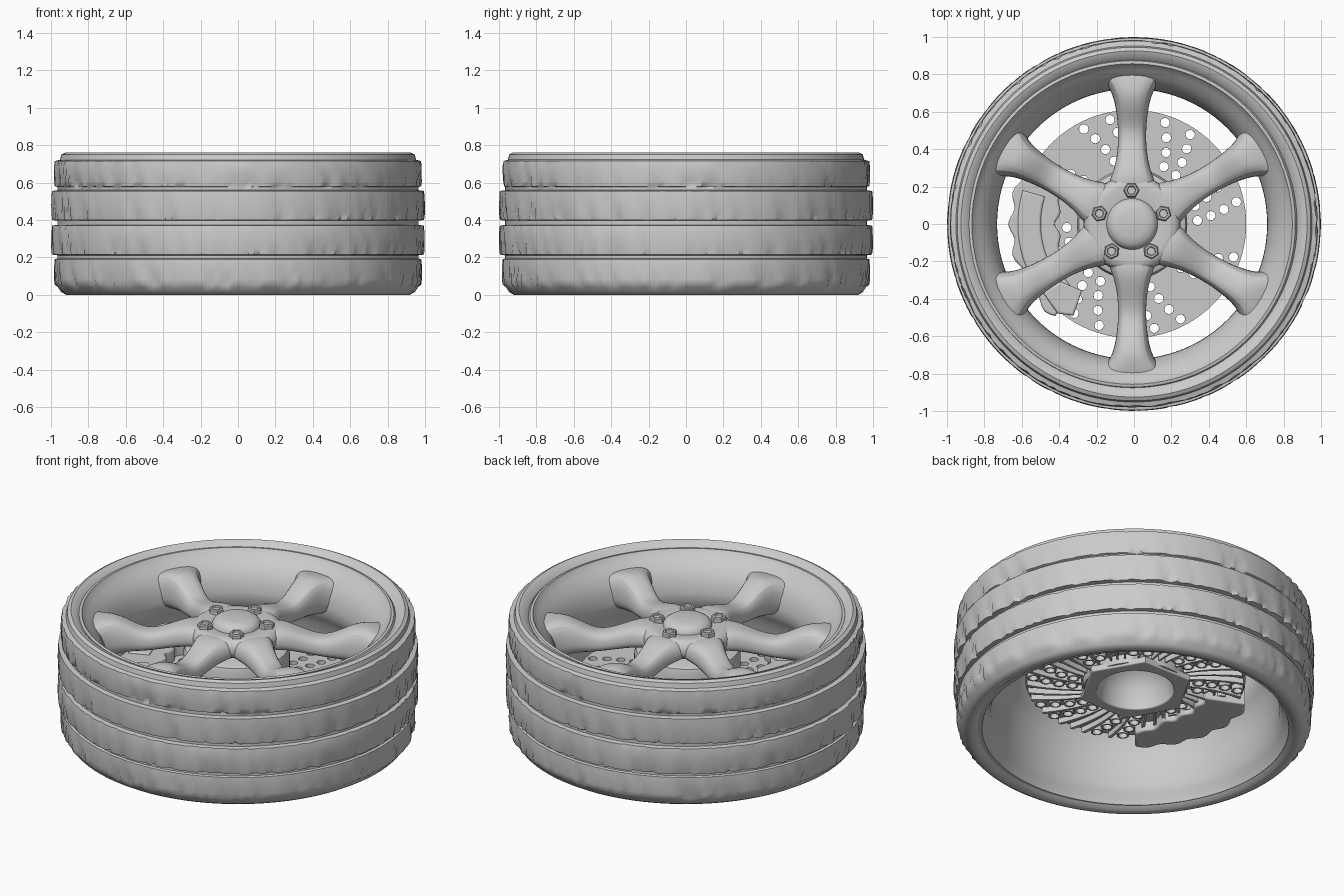
import bpy, bmesh, math, random
from math import sin, cos, pi, radians, tau

random.seed(4)
if "Cube" in bpy.data.objects:
    bpy.data.objects.remove(bpy.data.objects["Cube"], do_unlink=True)

GREY = (0.6, 0.6, 0.6, 1)
grey = bpy.data.materials.new("plain_grey")
grey.use_nodes = True
grey.diffuse_color = GREY
grey.node_tree.nodes["Principled BSDF"].inputs["Base Color"].default_value = GREY
RIM_X = -0.01


def finish(obj, angle=35):
    obj.data.materials.clear()
    obj.data.materials.append(grey)
    bpy.ops.object.select_all(action='DESELECT')
    obj.select_set(True)
    bpy.context.view_layer.objects.active = obj
    bpy.ops.object.shade_smooth_by_angle(angle=radians(angle))
    return obj


def from_bmesh(name, bm, x=RIM_X, angle=35):
    bmesh.ops.recalc_face_normals(bm, faces=bm.faces)
    mesh = bpy.data.meshes.new(name)
    bm.to_mesh(mesh)
    bm.free()
    obj = bpy.data.objects.new(name, mesh)
    bpy.context.collection.objects.link(obj)
    obj.location.x = x
    return finish(obj, angle)


def lathe(name, profile, segs=96, closed=False, x=RIM_X, y=0, turn=0, wobble=None, angle=35):
    """Spin (radius, height) points round z; wobble(i, j) shifts the radius."""
    bm = bmesh.new()
    rings = []
    for j, (r, z) in enumerate(profile):
        ring = []
        for i in range(segs):
            a = turn + tau * i / segs
            rr = r + (wobble(i, j) if wobble else 0)
            ring.append(bm.verts.new((rr * cos(a), y + rr * sin(a), z)))
        rings.append(ring)
    pairs = list(zip(rings, rings[1:]))
    if closed:
        pairs.append((rings[-1], rings[0]))
    for lo, hi in pairs:
        for i in range(segs):
            k = (i + 1) % segs
            bm.faces.new((lo[i], lo[k], hi[k], hi[i]))
    bmesh.ops.remove_doubles(bm, verts=bm.verts, dist=1e-5)
    return from_bmesh(name, bm, x, angle)


def plate(name, outlines, z, half, bevel=0.0, x=RIM_X):
    """Flat filled shape; later outlines inside the first become holes."""
    curve = bpy.data.curves.new(name, 'CURVE')
    curve.dimensions, curve.fill_mode = '2D', 'BOTH'
    curve.extrude, curve.bevel_depth, curve.bevel_resolution = half, bevel, 2
    for pts in outlines:
        sp = curve.splines.new('POLY')
        sp.points.add(len(pts) - 1)
        for p, (px, py) in zip(sp.points, pts):
            p.co = (px, py, 0, 1)
        sp.use_cyclic_u = True
    obj = bpy.data.objects.new(name, curve)
    bpy.context.collection.objects.link(obj)
    obj.location = (x, 0, z)
    bpy.ops.object.select_all(action='DESELECT')
    obj.select_set(True)
    bpy.context.view_layer.objects.active = obj
    bpy.ops.object.convert(target='MESH')
    return finish(bpy.context.view_layer.objects.active)


def polar(r, deg):
    return r * cos(radians(deg)), r * sin(radians(deg))


def circle(cx, cy, r, n):
    return [(cx + r * cos(tau * i / n), cy + r * sin(tau * i / n)) for i in range(n)]


# Tyre: four tread bands between three grooves, with worn, creased blocks
bands = [(0.980, 0.055, 0.19), (0.995, 0.215, 0.37), (0.995, 0.40, 0.555), (0.980, 0.58, 0.715)]
profile = [(0.87, 0.05), (0.86, 0.025), (0.885, 0.004), (0.92, 0), (0.945, 0.015), (0.962, 0.04)]
first_tread = len(profile)
for n, (r, z0, z1) in enumerate(bands):
    mid = (z0 + z1) / 2
    profile += [(r, z0), (r + 0.004, z0 + 0.03), (r + 0.004, mid), (r + 0.003, z1 - 0.03), (r, z1)]
    if n < 3:
        profile += [(0.966, z1 + 0.004), (0.966, bands[n + 1][1] - 0.004)]
last_tread = len(profile) - 1
profile += [(0.952, 0.722), (0.945, 0.75), (0.925, 0.76), (0.895, 0.75), (0.872, 0.725), (0.88, 0.70)]
SEGS = 220
dents = [[-random.random() ** 3 * 0.022 for _ in range(SEGS)] for _ in bands]
fade = [(1, 0.9, 0.55, 0.2, 0.1), (1, 0.8, 0.4, 0.2, 0.5)]


def tread(i, j):
    band, step = divmod(j - first_tread, 7)
    if not first_tread <= j <= last_tread or step > 4:
        return 0
    return fade[band % 2][step] * dents[band][(i + step // 2) % SEGS]


lathe("tyre", profile, SEGS, closed=True, x=0, wobble=tread, angle=45)

# Rim: outer lip, sloping dish, and open barrel on the back
lathe("rim_barrel", [
    (0.885, 0.715), (0.872, 0.735), (0.857, 0.738), (0.847, 0.722), (0.825, 0.702), (0.79, 0.67),
    (0.758, 0.63), (0.736, 0.58), (0.724, 0.525), (0.722, 0.475), (0.745, 0.43), (0.775, 0.37),
    (0.79, 0.25), (0.80, 0.13), (0.82, 0.08), (0.84, 0.05), (0.85, 0.022), (0.875, 0.02)])

# Spokes: lofted stations of radius, half width, underside and top height
stations = [
    (0.13, 0.13, 0.55, 0.66), (0.22, 0.125, 0.55, 0.68), (0.29, 0.094, 0.54, 0.675),
    (0.39, 0.075, 0.52, 0.635), (0.50, 0.072, 0.50, 0.605), (0.60, 0.082, 0.49, 0.66),
    (0.68, 0.098, 0.47, 0.69), (0.735, 0.125, 0.46, 0.687), (0.785, 0.17, 0.46, 0.677),
    (0.85, 0.20, 0.46, 0.66)]
section = [(-1, 0), (-1.05, 0.5), (-0.85, 0.98), (0, 1.02), (0.85, 0.98), (1.05, 0.5), (1, 0)]
for n in range(6):
    bm = bmesh.new()
    rings = [[bm.verts.new((r, s * w, lo + t * (hi - lo))) for s, t in section]
             for r, w, lo, hi in stations]
    for a, b in zip(rings, rings[1:]):
        for i in range(len(section)):
            k = (i + 1) % len(section)
            bm.faces.new((a[i], a[k], b[k], b[i]))
    bm.faces.new(rings[0])
    bm.faces.new(rings[-1])
    spoke = from_bmesh(f"spoke_{n + 1}", bm, angle=60)
    spoke.rotation_euler.z = radians(30 + 60 * n)
    spoke.modifiers.new("soften", 'SUBSURF').levels = 2
    spoke.modifiers["soften"].render_levels = 2

# Hub face and domed centre cap
lathe("hub", [(0, 0.67), (0.15, 0.67), (0.20, 0.68), (0.235, 0.672), (0.255, 0.645),
              (0.26, 0.61), (0.245, 0.575), (0.2, 0.56)], 64, angle=60)
lathe("centre_cap", [(0, 0.72), (0.07, 0.718), (0.105, 0.711), (0.125, 0.697), (0.135, 0.68),
                     (0.14, 0.65)], 48)

# Five hexagonal wheel bolts with recessed tops
for n in range(5):
    bx, by = polar(0.18, 90 + 72 * n)
    lathe(f"wheel_bolt_{n + 1}", [(0, 0.694), (0.022, 0.694), (0.026, 0.702), (0.036, 0.702),
                                  (0.042, 0.696), (0.044, 0.65)], 6, x=bx - 0.014, y=by,
          turn=radians(12 * n))

# Brake disc: drilled face, with paired rows of holes swept round it
holes = []
for g in range(8):
    for start, end in ((61, 72), (48, 57)):
        for s in range(4):
            f = s / 3
            holes.append(polar(0.35 + 0.22 * f, 45 * g + start + (end - start) * f))
disc_outlines = [circle(0, 0, 0.61, 96), circle(0, 0, 0.27, 48)]
plate("brake_disc", disc_outlines + [circle(hx, hy, 0.025, 14) for hx, hy in holes], 0.345, 0.015)

# Sleeves behind the holes, and curved cooling vanes running between them
sleeves = []
for hx, hy in holes:
    sleeves += [circle(hx, hy, 0.034, 12), circle(hx, hy, 0.025, 12)]
plate("disc_hole_sleeves", sleeves, 0.318, 0.016)
vanes = []
for g in range(8):
    for start in (24.5, 32, 40, 54.5):
        arc = [(0.30 + 0.05 * s, 45 * g + start + 1.7 * s) for s in range(7)]
        vanes.append([polar(r, a - 2) for r, a in arc] + [polar(r, a) for r, a in reversed(arc)])
plate("cooling_vanes", vanes, 0.316, 0.018)

# Disc hat with its bowl-shaped bore and six-sided rear flange
lathe("disc_hat", [(0, 0.50), (0.08, 0.49), (0.15, 0.45), (0.195, 0.38), (0.21, 0.30), (0.215, 0.27),
                   (0.24, 0.27), (0.285, 0.28), (0.295, 0.36), (0.295, 0.50), (0.285, 0.53),
                   (0.26, 0.54), (0, 0.54)], 64)
plate("rear_flange", [circle(0, 0, 0.31, 6), circle(0, 0, 0.22, 48)], 0.285, 0.012, 0.008)

# Brake caliper: scalloped arc straddling the disc
angles = [157 + 2 * i for i in range(37)]
outer = [polar(0.635 + 0.014 * cos(radians(a * 24)), a) for a in angles]
inner = [polar(0.413 + 0.012 * cos(radians(a * 20)) + max(0, a - 205) * 0.004, a) for a in reversed(angles)]
plate("caliper_body", [outer + inner], 0.355, 0.07, 0.012)
ridge = [polar(0.60, a) for a in range(164, 206, 3)] + [polar(0.50, a) for a in range(203, 163, -3)]
plate("caliper_ridge", [ridge], 0.425, 0.01, 0.012)
plate("caliper_bracket", [[polar(0.59, 219), polar(0.61, 230), polar(0.575, 236),
                           polar(0.46, 232), polar(0.50, 220)]], 0.42, 0.02, 0.012)
px, py = polar(0.44, 179)
lathe("caliper_pin", [(0, 0.436), (0.01, 0.436), (0.01, 0.444), (0.018, 0.444), (0.018, 0.41)],
      12, x=px, y=py)
